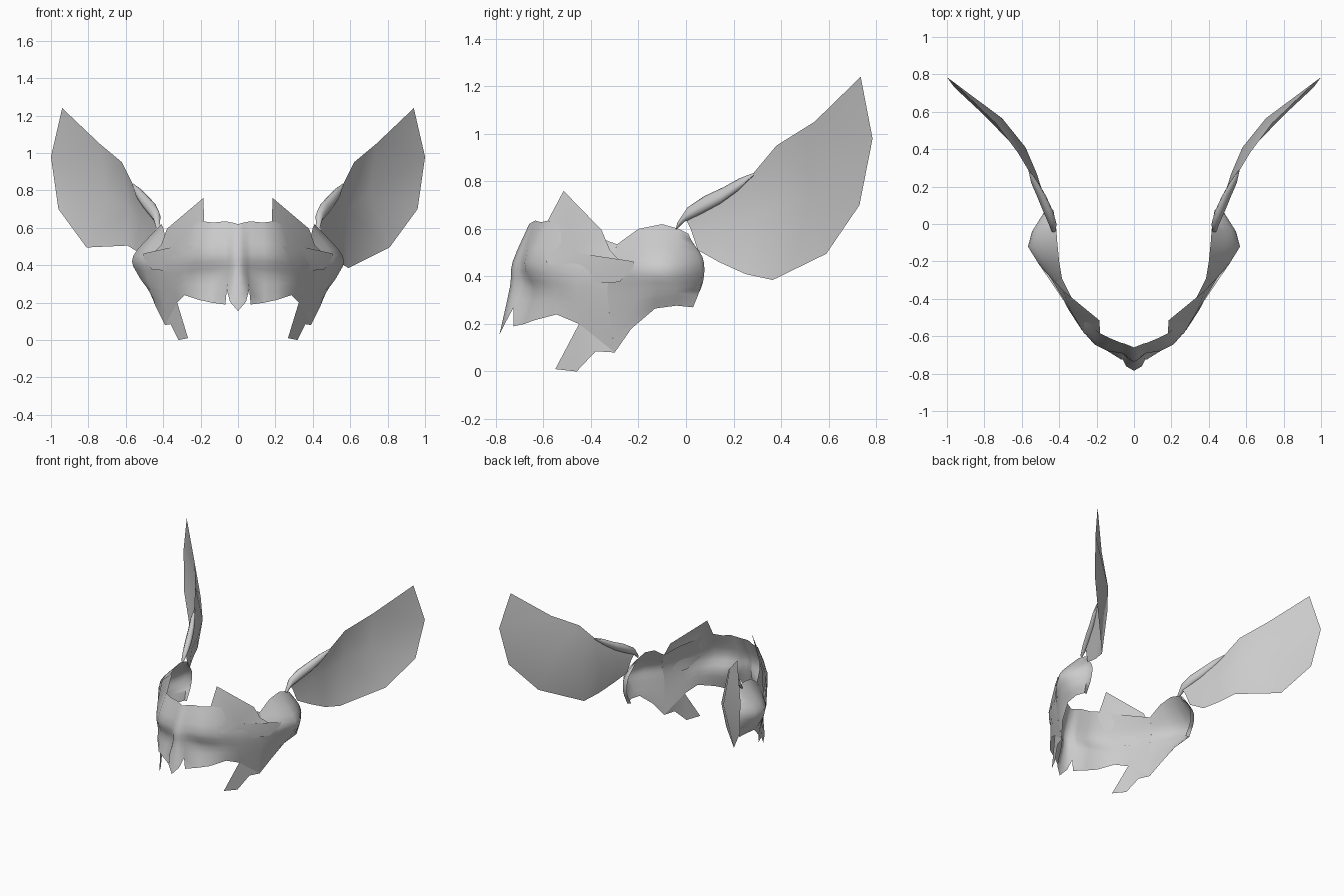
import bpy, bmesh, math
from mathutils import Vector

if "Cube" in bpy.data.objects:
    bpy.data.objects.remove(bpy.data.objects["Cube"])

grey = bpy.data.materials.new("plain grey")
grey.diffuse_color = (0.6, 0.6, 0.6, 1)
grey.use_nodes = True
grey.node_tree.nodes["Principled BSDF"].inputs["Base Color"].default_value = grey.diffuse_color


def finish(name, bm, mirror=False, angle=40):
    bmesh.ops.remove_doubles(bm, verts=bm.verts, dist=0.0005)
    me = bpy.data.meshes.new(name)
    bm.to_mesh(me)
    bm.free()
    me.materials.append(grey)
    ob = bpy.data.objects.new(name, me)
    bpy.context.collection.objects.link(ob)
    bpy.context.view_layer.objects.active = ob
    ob.select_set(True)
    bpy.ops.object.shade_smooth_by_angle(angle=math.radians(angle))
    ob.select_set(False)
    if mirror:
        ob.modifiers.new("mirror", 'MIRROR').merge_threshold = 0.001
    return ob


def smooth_line(pts, steps):
    """Catmull-Rom curve through the points."""
    p = [Vector(q) for q in pts]
    p = [2 * p[0] - p[1]] + p + [2 * p[-1] - p[-2]]
    out = []
    for i in range(1, len(p) - 2):
        a, b, c, d = p[i - 1:i + 3]
        for k in range(steps):
            t = k / steps
            out.append(0.5 * (2 * b + (c - a) * t + (2 * a - 5 * b + 4 * c - d) * t * t
                              + (3 * b - a - 3 * c + d) * t ** 3))
    return out + [p[-2]]


def loft(bm, columns, steps=2, closed=False):
    """Skin neighbouring columns, each listed from top to bottom."""
    grid = [[bm.verts.new(v) for v in (smooth_line(c, steps) if steps > 1 else c)]
            for c in columns]
    n = len(grid[0])
    for a, b in zip(grid, grid[1:]):
        for i in range(n if closed else n - 1):
            j = (i + 1) % n
            bm.faces.new((a[i], a[j], b[j], b[i]))
    return grid


# Visor: columns from the nose ridge outwards (top, brow, eye, lower edge)
seam = [(.385, -.29, .535), (.42, -.315, .44), (.41, -.33, .32), (.39, -.30, .08)]
visor = [
    [(0, -.66, .62), (0, -.73, .46), (0, -.74, .36), (0, -.785, .155)],
    [(.03, -.648, .628), (.03, -.715, .46), (.03, -.722, .36), (.043, -.76, .205)],
    [(.05, -.64, .632), (.05, -.70, .46), (.052, -.695, .36), (.06, -.725, .27)],
    [(.07, -.635, .635), (.07, -.69, .46), (.07, -.675, .35), (.068, -.725, .19)],
    [(.13, -.61, .628), (.14, -.68, .46), (.14, -.64, .34), (.14, -.68, .20)],
    [(.19, -.58, .635), (.21, -.645, .46), (.21, -.61, .34), (.21, -.64, .215)],
    [(.25, -.51, .61), (.275, -.57, .45), (.28, -.55, .34), (.285, -.545, .24)],
    [(.33, -.40, .575), (.35, -.45, .44), (.345, -.46, .32), (.325, -.45, .20)],
    seam]
bm = bmesh.new()
loft(bm, visor, 3)
finish("visor", bm, True, 60)

# Temple: bulged plate curling inwards at the back
temple = [
    seam,
    [(.40, -.20, .60), (.50, -.22, .45), (.485, -.22, .34), (.44, -.23, .18)],
    [(.41, -.10, .62), (.56, -.12, .45), (.535, -.12, .35), (.475, -.13, .265)],
    [(.415, -.03, .60), (.54, -.04, .45), (.52, -.04, .35), (.48, -.04, .277)],
    [(.42, .01, .58), (.475, .055, .47), (.475, .065, .37), (.465, .03, .27)],
    [(.42, .00, .57), (.43, .07, .48), (.44, .07, .37), (.44, .02, .275)]]
bm = bmesh.new()
loft(bm, temple, 4)
finish("temple", bm, True, 60)

# Cheek spike hanging below the seam
bm = bmesh.new()
s = [bm.verts.new(p) for p in [(.325, -.45, .20), (.267, -.55, .01), (.318, -.46, 0),
                               (.36, -.38, .085), (.39, -.30, .08)]]
bm.faces.new(s[:4])
bm.faces.new((s[0], s[3], s[4]))
finish("cheek_spike", bm, True, 60)

# Side fin: folded plate fanned around a centre point
fin = [(.185, -.515, .76), (.18, -.60, .60), (.265, -.588, .46), (.33, -.47, .368),
       (.46, -.28, .376), (.505, -.22, .44), (.505, -.22, .463), (.45, -.28, .468),
       (.41, -.32, .51), (.38, -.355, .595)]
bm = bmesh.new()
ring = [bm.verts.new(p) for p in fin]
hub = bm.verts.new((.335, -.47, .50))
for a, b in zip(ring, ring[1:] + ring[:1]):
    bm.faces.new((a, b, hub))
finish("side_fin", bm, True, 30)

# Wings: curved blades (upper edge, middle, lower edge), lower edge differs per side
for side, name, low in ((1, "right_wing", (.41, .385)), (-1, "left_wing", (.48, .505))):
    blade = [
        [(.43, .00, .64), (.44, .02, .60), (.455, .05, .51)],
        [(.49, .13, .75), (.475, .13, .62), (.50, .14, .46)],
        [(.56, .28, .83), (.52, .27, .65), (.55, .25, low[0])],
        [(.62, .38, .95), (.58, .41, .70), (.59, .365, low[1])],
        [(.74, .54, 1.05), (.705, .565, .78), (.81, .59, .495)],
        [(.94, .735, 1.24), (1.0, .785, .98), (.96, .73, .70)]]
    blade = [[(side * x, y, z) for x, y, z in c] for c in blade]
    bm = bmesh.new()
    loft(bm, blade, 1)
    if side < 0:
        bmesh.ops.reverse_faces(bm, faces=bm.faces)
    finish(name, bm, angle=60)

# Wing root: tapered bone along the front of the upper edge
bone = [((.43, -.04, .61), .015), ((.435, .00, .66), .03), ((.46, .07, .70), .038),
        ((.495, .15, .74), .035), ((.53, .22, .785), .028), ((.56, .285, .83), .006)]
bm = bmesh.new()
rings = [[Vector(c) + Vector((.7 * r * math.cos(a), .2 * r * math.sin(a), r * math.sin(a)))
          for a in [k * math.tau / 8 for k in range(8)]] for c, r in bone]
grid = loft(bm, rings, 1, True)
bm.faces.new(grid[0])
bm.faces.new(grid[-1][::-1])
bmesh.ops.recalc_face_normals(bm, faces=bm.faces)
finish("wing_root", bm, True, 60)
